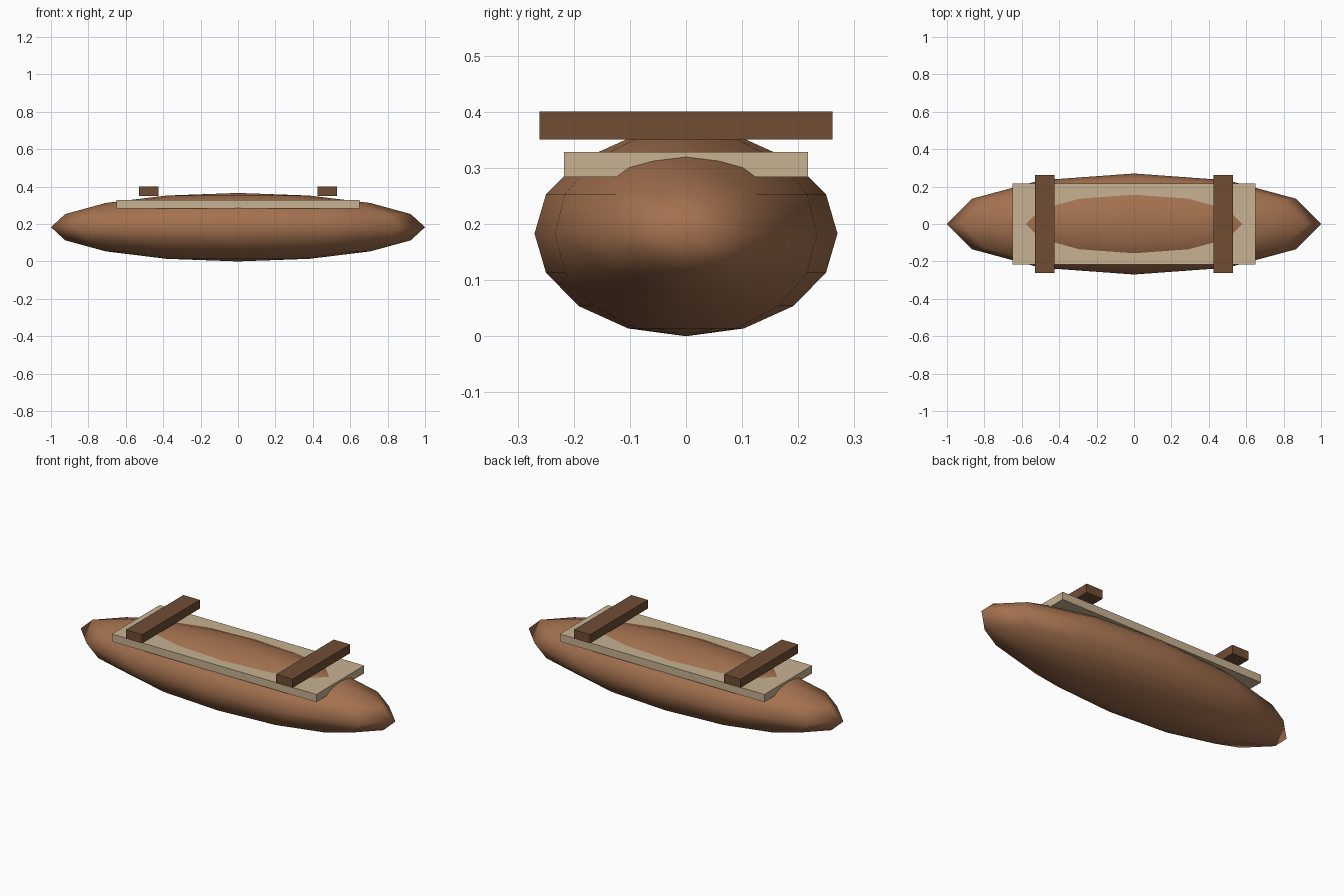
import bpy

cube = bpy.data.objects.get("Cube")
if cube:
    bpy.data.objects.remove(cube, do_unlink=True)


def material(name, rgb):
    mat = bpy.data.materials.new(name)
    mat.use_nodes = True
    mat.diffuse_color = (*rgb, 1)
    bsdf = next(n for n in mat.node_tree.nodes if n.type == 'BSDF_PRINCIPLED')
    bsdf.inputs["Base Color"].default_value = (*rgb, 1)
    bsdf.inputs["Roughness"].default_value = 0.8
    return mat


def finish(name, size, mat):
    obj = bpy.context.object
    obj.name = name
    obj.scale = size
    bpy.ops.object.transform_apply(location=False, rotation=False, scale=True)
    obj.data.materials.append(mat)
    return obj


def box(name, center, size, mat):
    bpy.ops.mesh.primitive_cube_add(size=1, location=center)
    return finish(name, size, mat)


hull_wood = material("warm brown wood", (0.37, 0.165, 0.078))
rim_wood = material("pale tan wood", (0.57, 0.445, 0.285))
beam_wood = material("dark brown wood", (0.16, 0.075, 0.035))

# Hull: a low-poly sphere stretched lengthwise, smooth shaded
bpy.ops.mesh.primitive_uv_sphere_add(segments=12, ring_count=8, radius=1,
                                     location=(0, 0, 0.183))
finish("hull", (1, 0.27, 0.183), hull_wood)
bpy.ops.object.shade_smooth()

# Deck slab, with the crown of the hull rising through it
box("deck_rim", (0, 0, 0.306), (1.3, 0.435, 0.044), rim_wood)

# Cross beams above the deck
for side, name in ((1, "left_cross_beam"), (-1, "right_cross_beam")):
    box(name, (side * 0.478, 0, 0.3755), (0.104, 0.523, 0.05), beam_wood)
